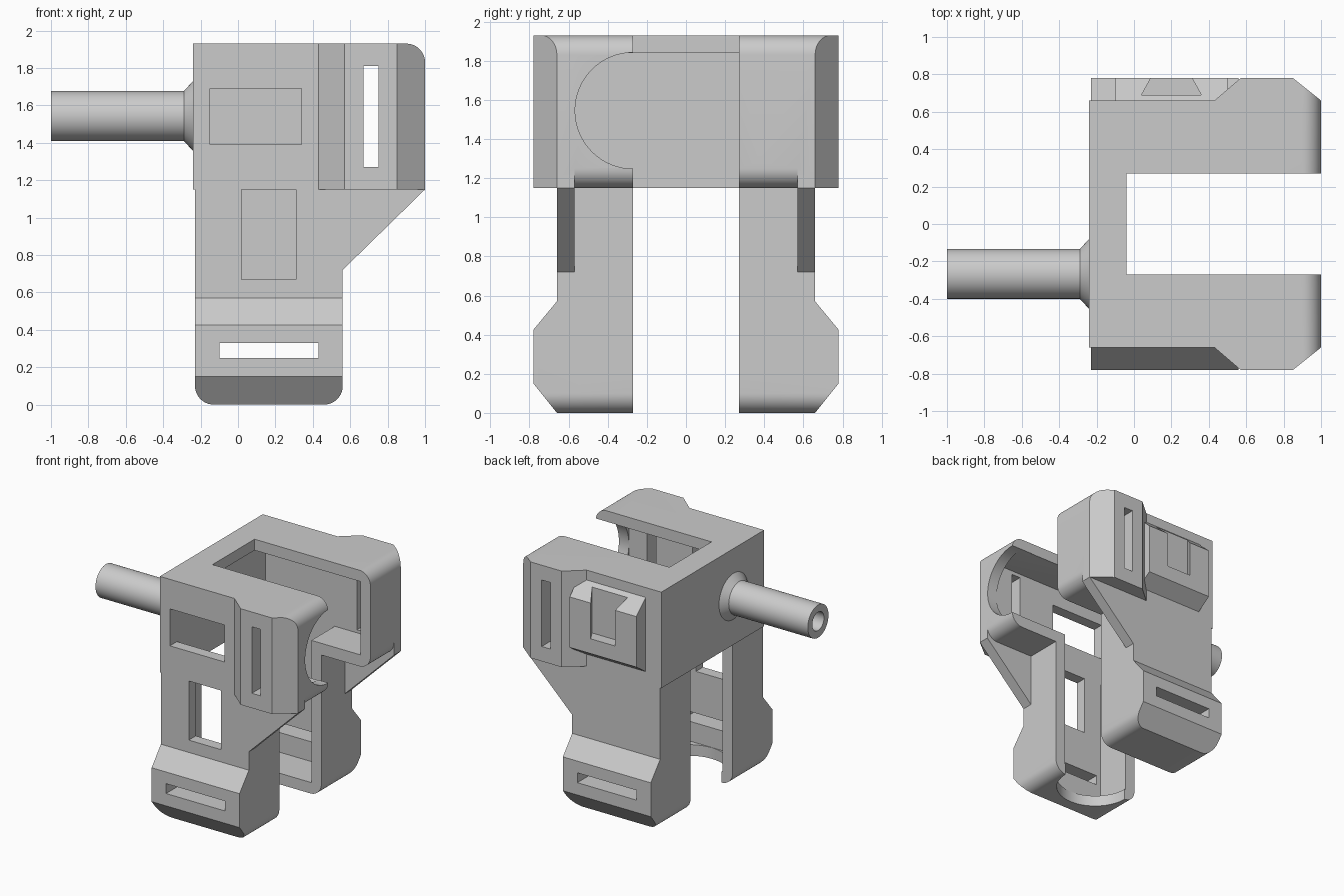
import bpy, bmesh, math

cube = bpy.data.objects.get("Cube")
if cube:
    bpy.data.objects.remove(cube, do_unlink=True)

grey = bpy.data.materials.new("plain grey")
grey.use_nodes = True
grey.diffuse_color = (0.6, 0.6, 0.6, 1)
grey.node_tree.nodes["Principled BSDF"].inputs["Base Color"].default_value = (0.6, 0.6, 0.6, 1)

T = 0.09       # shell thickness
GAP = 0.27     # half of the opening between the two sides
OUT = 0.66     # outer side face
BULGE = 0.78   # raised pads on the outer side


def prism(name, pts, axis, lo, hi):
    """Extrude a 2D outline along an axis; outline is (y,z), (x,z) or (x,y)."""
    def place(p, d):
        return {"x": (d, p[0], p[1]), "y": (p[0], d, p[1]), "z": (p[0], p[1], d)}[axis]
    bm = bmesh.new()
    a = [bm.verts.new(place(p, lo)) for p in pts]
    b = [bm.verts.new(place(p, hi)) for p in pts]
    bm.faces.new(a)
    bm.faces.new(b)
    for i in range(len(pts)):
        j = (i + 1) % len(pts)
        bm.faces.new((a[i], a[j], b[j], b[i]))
    bmesh.ops.recalc_face_normals(bm, faces=bm.faces)
    mesh = bpy.data.meshes.new(name)
    bm.to_mesh(mesh)
    bm.free()
    ob = bpy.data.objects.new(name, mesh)
    bpy.context.collection.objects.link(ob)
    mesh.materials.append(grey)
    return ob


def arc(cx, cz, r, a0, a1, n=10):
    return [(cx + r * math.cos(math.radians(a0 + (a1 - a0) * i / n)),
             cz + r * math.sin(math.radians(a0 + (a1 - a0) * i / n))) for i in range(n + 1)]


def box(name, x, y, z):
    return prism(name, [(x[0], z[0]), (x[1], z[0]), (x[1], z[1]), (x[0], z[1])], "y", *sorted(y))


def combine(target, tool, op):
    mod = target.modifiers.new("combine", "BOOLEAN")
    mod.operation, mod.solver, mod.object = op, "EXACT", tool
    bpy.context.view_layer.objects.active = target
    bpy.ops.object.modifier_apply(modifier=mod.name)
    bpy.data.objects.remove(tool, do_unlink=True)


def smooth(ob):
    bpy.ops.object.select_all(action="DESELECT")
    ob.select_set(True)
    bpy.context.view_layer.objects.active = ob
    bpy.ops.object.shade_smooth_by_angle(angle=math.radians(25))


def make_side(s, name):
    def ys(a, b):
        return sorted((s * a, s * b))

    # upper arm with a chamfered outer pad
    side = prism(name, [(-.24, 1.15), (1, 1.15)] + arc(.9, 1.83, .1, 0, 90) + [(-.24, 1.93)],
                 "y", *ys(GAP, BULGE))
    plan = [(-.3, GAP), (1, GAP), (1, OUT), (.85, BULGE), (.57, BULGE), (.43, OUT), (-.3, OUT)]
    combine(side, prism("plan", [(x, s * y) for x, y in plan], "z", 1, 2.1), "INTERSECT")
    # rounded lower corner of the arm rim
    corner = [(1.05, 1.1), (1.05, 1.25)] + arc(.9, 1.25, .1, 0, -90) + [(.9, 1.1)]
    combine(side, prism("corner", corner, "y", *ys(.2, OUT - T)), "DIFFERENCE")

    # leg with a chamfered foot pad
    leg = prism("leg", arc(-.13, .1, .1, 180, 270) + arc(.46, .1, .1, 270, 360)
                + [(.56, 1.2), (-.23, 1.2)], "y", *ys(GAP, BULGE))
    section = [(GAP, -.1), (.58, -.1), (OUT, 0), (BULGE, .15), (BULGE, .425), (OUT, .57),
               (OUT, 1.3), (GAP, 1.3)]
    combine(leg, prism("section", [(s * y, z) for y, z in section], "x", -1, 1), "INTERSECT")
    combine(side, leg, "UNION")

    # sloping web plate under the arm
    web = [(.4, .72), (.56, .72), (1, 1.15), (1, 1.2), (.4, 1.2)]
    combine(side, prism("web", web, "y", *ys(OUT - T, OUT)), "UNION")

    # hollow inside and through slots
    cavity = [(-.14, T), (.47, T), (.47, 1.245), (.91, 1.245), (.91, 1.84), (-.15, 1.84),
              (-.15, 1.15), (-.14, 1.15)]
    combine(side, prism("cavity", cavity, "y", *ys(.2, OUT - T)), "DIFFERENCE")
    for x, z in (((.67, .75), (1.27, 1.81)), ((-.1, .43), (.25, .33))):
        combine(side, box("slot", x, ys(.4, .9), z), "DIFFERENCE")
    return side


front = make_side(-1, "frame")
back = make_side(1, "back_side")

# front windows and round clearances in the rims
for x, z in (((-.15, .34), (1.39, 1.69)), ((.02, .31), (.67, 1.15))):
    combine(front, box("window", x, (-.9, -.4), z), "DIFFERENCE")
combine(front, prism("arm_clearance", arc(-GAP, 1.545, .297, 0, 360, 64)[:-1], "x", .8, 1.1),
        "DIFFERENCE")
combine(front, prism("foot_clearance", arc(.165, -GAP, .297, 0, 360, 64)[:-1], "z", -.1, .15),
        "DIFFERENCE")

# dovetail socket on the back
socket = prism("socket", [(.62, 1.22), (BULGE, 1.33), (BULGE, 1.74), (OUT, 1.85), (.62, 1.85)],
               "x", -.1, .5)
combine(socket, prism("dovetail", [(.04, .69), (.36, .69), (.31, BULGE), (.29, .82), (.11, .82),
                                   (.09, BULGE)], "z", 1.45, 2), "DIFFERENCE")
combine(back, socket, "UNION")
combine(front, back, "UNION")

# end wall and its top lip
wall = prism("wall", [(-.24, 1.15), (-.15, 1.15), (-.15, 1.84), (-.04, 1.84), (-.04, 1.93),
                      (-.24, 1.93)], "y", -.3, .3)
combine(front, wall, "UNION")
smooth(front)

# hollow rod with a flared root, turned around its axis
bm = bmesh.new()
profile = [(-.5, 0), (-.5, .075), (-1, .075), (-1, .133), (-.29, .133), (-.24, .187), (-.235, 0)]
verts = [bm.verts.new((x, 0, r)) for x, r in profile]
edges = [bm.edges.new(pair) for pair in zip(verts, verts[1:])]
bmesh.ops.spin(bm, geom=verts + edges, cent=(0, 0, 0), axis=(1, 0, 0),
               angle=math.tau, steps=48, use_merge=True)
bmesh.ops.remove_doubles(bm, verts=bm.verts, dist=1e-4)
bmesh.ops.recalc_face_normals(bm, faces=bm.faces)
mesh = bpy.data.meshes.new("rod")
bm.to_mesh(mesh)
bm.free()
mesh.materials.append(grey)
rod = bpy.data.objects.new("rod", mesh)
bpy.context.collection.objects.link(rod)
rod.location = (0, -.267, 1.543)
smooth(rod)
